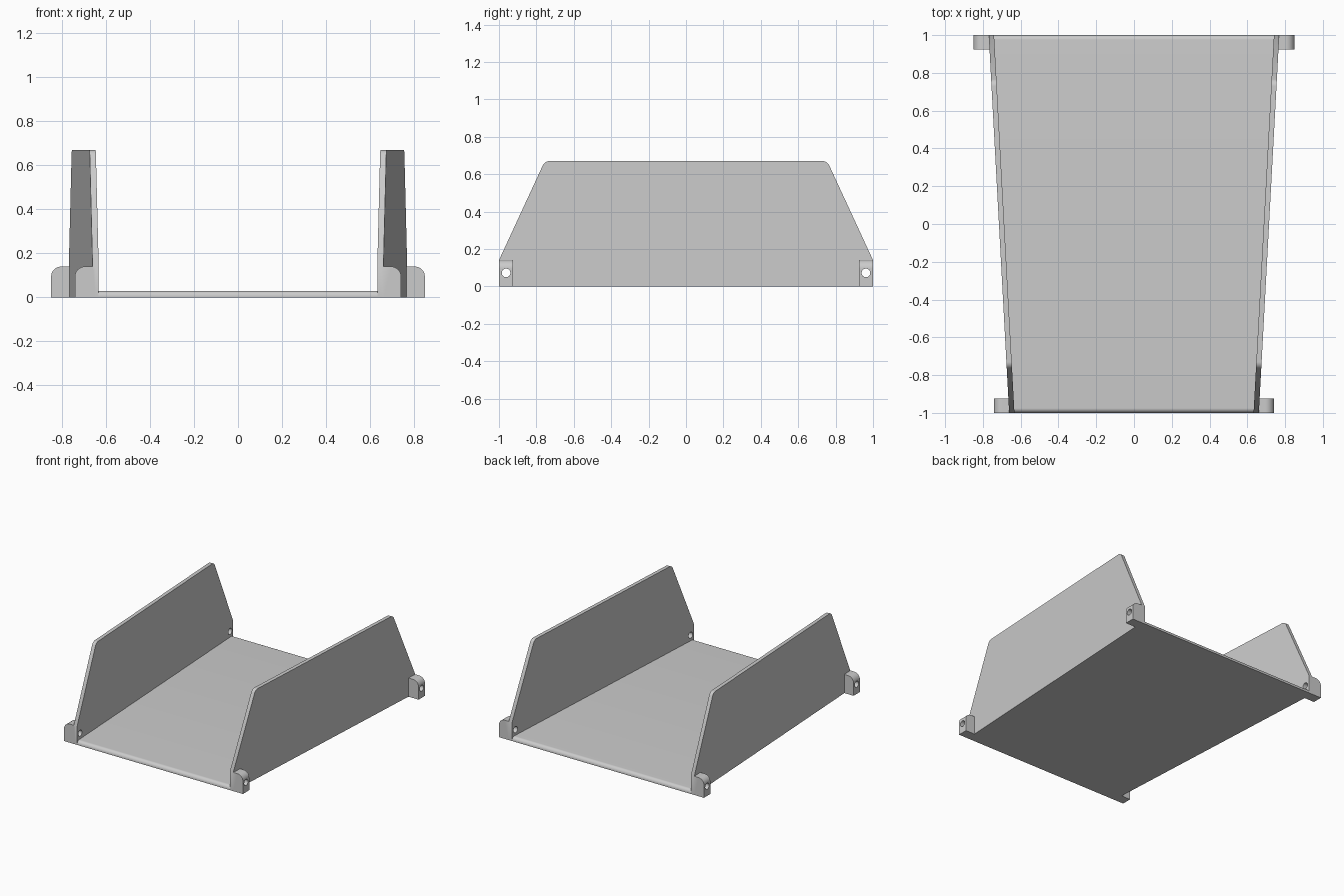
import bpy, bmesh, math
from mathutils import Vector, Matrix

if "Cube" in bpy.data.objects:
    bpy.data.objects.remove(bpy.data.objects["Cube"])

grey = bpy.data.materials.new("plain grey")
grey.use_nodes = True
colour = (0.6, 0.6, 0.6, 1)
grey.diffuse_color = colour
grey.node_tree.nodes["Principled BSDF"].inputs["Base Color"].default_value = colour

WALL, SLAB, LUG_H, LUG_D, TOP = 0.028, 0.03, 0.14, 0.075, 0.67


def outer(y):
    """Half width of the tray at depth y."""
    return 0.715 + 0.054 * y


def rounded(points, radii, steps=8):
    """Outline with selected corners replaced by arcs."""
    out = []
    for i, (p, r) in enumerate(zip(points, radii)):
        p = Vector(p)
        if r == 0:
            out.append(p)
            continue
        a = (Vector(points[i - 1]) - p).normalized()
        b = (Vector(points[(i + 1) % len(points)]) - p).normalized()
        half = a.angle(b) / 2
        centre = p + (a + b).normalized() * (r / math.sin(half))
        start = p + a * (r / math.tan(half)) - centre
        end = p + b * (r / math.tan(half)) - centre
        for k in range(steps + 1):
            t = k / steps
            out.append(centre + start.lerp(end, t).normalized() * r)
    return out


def loft(name, ring_a, ring_b):
    """Solid between two matching rings of points."""
    bm = bmesh.new()
    a = [bm.verts.new(p) for p in ring_a]
    b = [bm.verts.new(p) for p in ring_b]
    bm.faces.new(a)
    bm.faces.new(b[::-1])
    for i in range(len(a)):
        j = (i + 1) % len(a)
        bm.faces.new((a[j], a[i], b[i], b[j]))
    bmesh.ops.recalc_face_normals(bm, faces=bm.faces)
    mesh = bpy.data.meshes.new(name)
    bm.to_mesh(mesh)
    bm.free()
    mesh.materials.append(grey)
    obj = bpy.data.objects.new(name, mesh)
    bpy.context.collection.objects.link(obj)
    return obj


def combine(target, tool, operation):
    mod = target.modifiers.new(operation, "BOOLEAN")
    mod.operation, mod.solver, mod.object = operation, "EXACT", tool
    bpy.context.view_layer.objects.active = target
    bpy.ops.object.modifier_apply(modifier=mod.name)
    bpy.data.objects.remove(tool)


# Tapered floor with rounded front and back top edges
section = rounded([(-1, 0), (1, 0), (1, SLAB), (-1, SLAB)], [0, 0, 0.025, 0.025])
tray = loft("tray", *[[(s * (outer(y) - WALL / 2), y, z) for y, z in section]
                      for s in (-1, 1)])

# Side walls with sloped ends and rounded top corners
side = rounded([(-1, 0), (1, 0), (1, LUG_H), (0.755, TOP), (-0.755, TOP), (-1, LUG_H)],
               [0, 0, 0, 0.04, 0.04, 0])
for s in (-1, 1):
    wall = loft("wall", [(s * outer(y), y, z) for y, z in side],
                [(s * (outer(y) - WALL), y, z) for y, z in side])
    combine(tray, wall, "UNION")

# Corner lugs with a rounded outer top edge, drilled sideways through the wall
for s in (-1, 1):
    for e in (-1, 1):
        x0, x1 = outer(e) - WALL / 2, outer(e) + 0.08
        shape = rounded([(x0, 0), (x1, 0), (x1, LUG_H), (x0, LUG_H)], [0, 0, 0.045, 0])
        lug = loft("lug", *[[(s * x, y, z) for x, z in shape]
                            for y in (e, e * (1 - LUG_D))])
        combine(tray, lug, "UNION")
for s in (-1, 1):
    for e in (-1, 1):
        circle = [(e * 0.962 + 0.023 * math.cos(k * math.tau / 24),
                   0.072 + 0.023 * math.sin(k * math.tau / 24)) for k in range(24)]
        drill = loft("drill", *[[(s * x, y, z) for y, z in circle]
                                for x in (outer(e) - 0.1, outer(e) + 0.2)])
        combine(tray, drill, "DIFFERENCE")

bpy.ops.object.select_all(action="DESELECT")
tray.select_set(True)
bpy.context.view_layer.objects.active = tray
bpy.ops.object.shade_smooth_by_angle(angle=math.radians(30))
